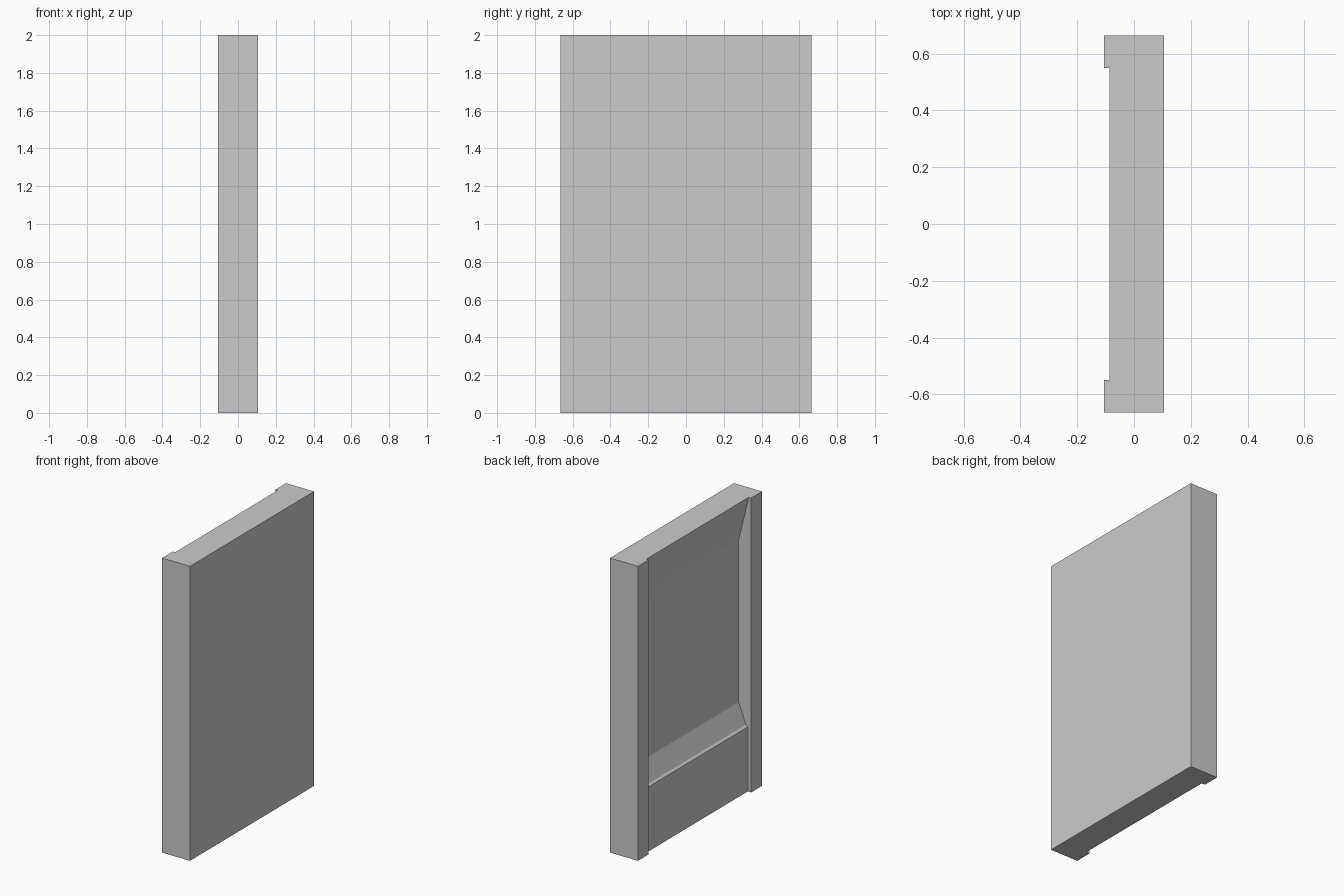
import bpy, bmesh

if "Cube" in bpy.data.objects:
    bpy.data.objects.remove(bpy.data.objects["Cube"])

W, D, H = 0.105, 0.665, 2.0   # half thickness, half width, height
POST_Y = 0.55                 # inner face of the side posts


def extruded(name, profile, half_y):
    """Extrude an (x, z) outline symmetrically along y."""
    bm = bmesh.new()
    face = bm.faces.new([bm.verts.new((x, -half_y, z)) for x, z in profile])
    ret = bmesh.ops.extrude_face_region(bm, geom=[face])
    verts = [g for g in ret["geom"] if isinstance(g, bmesh.types.BMVert)]
    bmesh.ops.translate(bm, verts=verts, vec=(0, 2 * half_y, 0))
    bmesh.ops.recalc_face_normals(bm, faces=bm.faces)
    mesh = bpy.data.meshes.new(name)
    bm.to_mesh(mesh)
    bm.free()
    ob = bpy.data.objects.new(name, mesh)
    bpy.context.collection.objects.link(ob)
    return ob


# Solid slab
panel = extruded("wall_panel", [(-W, 0), (W, 0), (W, H), (-W, H)], D)

# Recess between the posts: lower panel, ledge, sloped sill, deep back, sloped head
recess = [(-0.3, -0.1), (-0.079, -0.1), (-0.079, 0.438), (-0.065, 0.450),
          (-0.011, 0.588), (-0.011, 1.692), (-0.087, H), (-0.087, H + 0.1),
          (-0.3, H + 0.1)]
cutter = extruded("recess_cutter", recess, POST_Y)
cutter.hide_render = True

# Carve the recess and discard the cutter
cut = panel.modifiers.new("recess", "BOOLEAN")
cut.operation = "DIFFERENCE"
cut.solver = "EXACT"
cut.object = cutter
bpy.context.view_layer.objects.active = panel
panel.select_set(True)
bpy.ops.object.modifier_apply(modifier=cut.name)
bpy.data.objects.remove(cutter, do_unlink=True)
